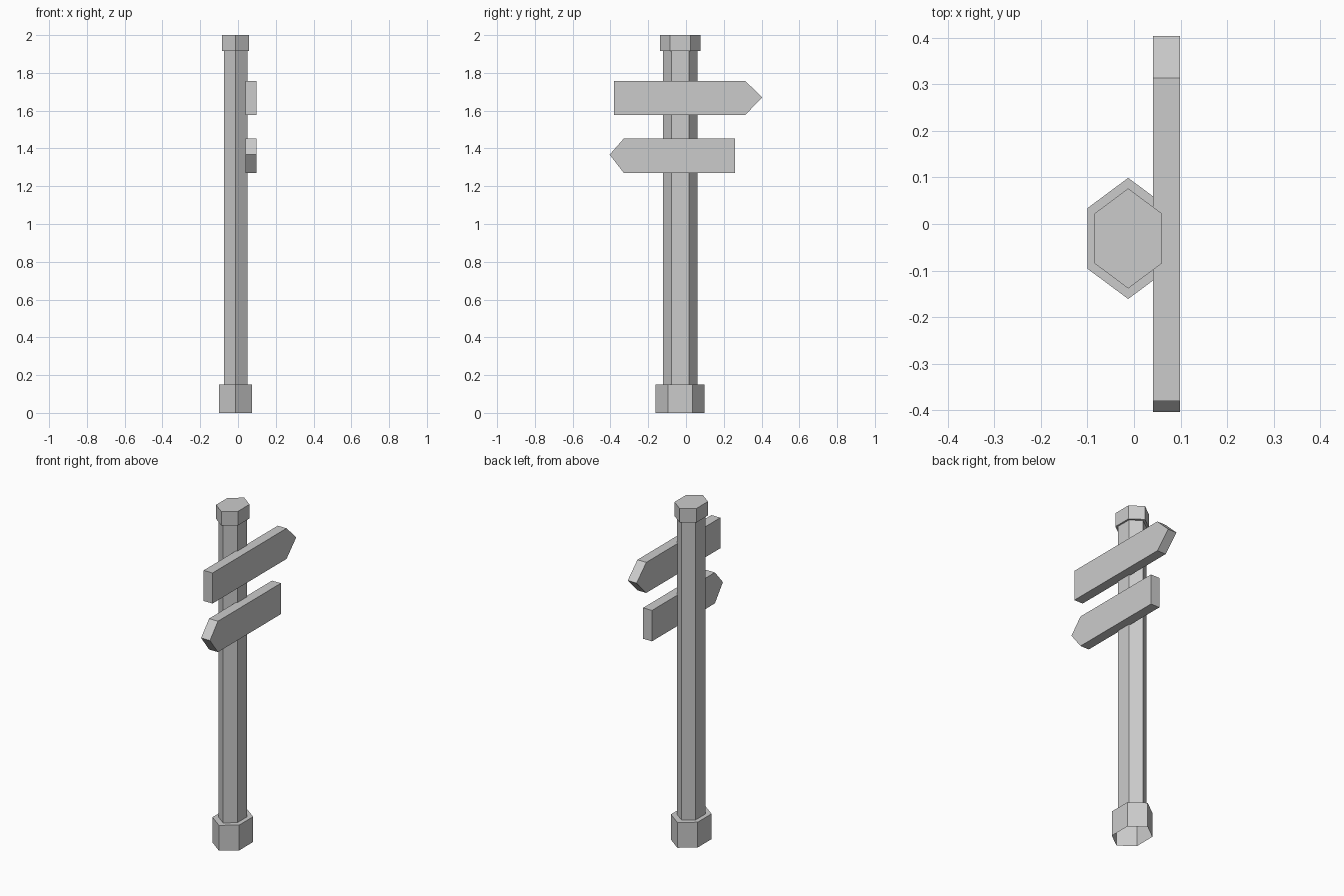
import bpy, bmesh, math

if "Cube" in bpy.data.objects:
    bpy.data.objects.remove(bpy.data.objects["Cube"])

CX, CY = -0.0125, -0.031          # post axis
BASE, POST, CAP = (0.101, 0.13), (0.0712, 0.0915), (0.083, 0.1075)


def new_object(name, bm):
    mesh = bpy.data.meshes.new(name)
    bm.to_mesh(mesh)
    bm.free()
    obj = bpy.data.objects.new(name, mesh)
    bpy.context.collection.objects.link(obj)
    return obj


def hex_loft(name, rings, close_top=False):
    """Stretched six-sided shell through (radii, height) rings, open below."""
    bm = bmesh.new()
    loops = []
    for (rx, ry), z in rings:
        angles = [math.radians(30 + 60 * i) for i in range(6)]
        loops.append([bm.verts.new((CX + rx * math.cos(a), CY + ry * math.sin(a), z))
                      for a in angles])
    for low, high in zip(loops, loops[1:]):
        for i in range(6):
            j = (i + 1) % 6
            bm.faces.new((low[i], low[j], high[j], high[i]))
    if close_top:
        bm.faces.new(loops[-1])
    return new_object(name, bm)


def arrow_board(name, tail, shoulder, tip, z0, z1, tip_z):
    """Pointed board: a side profile in y/z pushed out along x."""
    bm = bmesh.new()
    profile = [(tail, z0), (shoulder, z0), (tip, tip_z), (shoulder, z1), (tail, z1)]
    face = bm.faces.new([bm.verts.new((0.041, y, z)) for y, z in profile])
    ext = bmesh.ops.extrude_face_region(bm, geom=[face], use_keep_orig=True)
    verts = [v for v in ext["geom"] if isinstance(v, bmesh.types.BMVert)]
    bmesh.ops.translate(bm, verts=verts, vec=(0.058, 0, 0))
    bmesh.ops.recalc_face_normals(bm, faces=bm.faces)
    return new_object(name, bm)


# Hexagonal post with a wider foot and top collar
hex_loft("base", [(BASE, 0), (BASE, 0.15), (POST, 0.15)])
hex_loft("post", [(POST, 0.15), (POST, 1.917)])
hex_loft("top_cap", [(POST, 1.917), (CAP, 1.917), (CAP, 2.0)], close_top=True)

# Two boards pointing opposite ways
arrow_board("upper_sign", -0.38, 0.313, 0.404, 1.577, 1.758, 1.67)
arrow_board("lower_sign", 0.26, -0.329, -0.404, 1.27, 1.453, 1.367)
